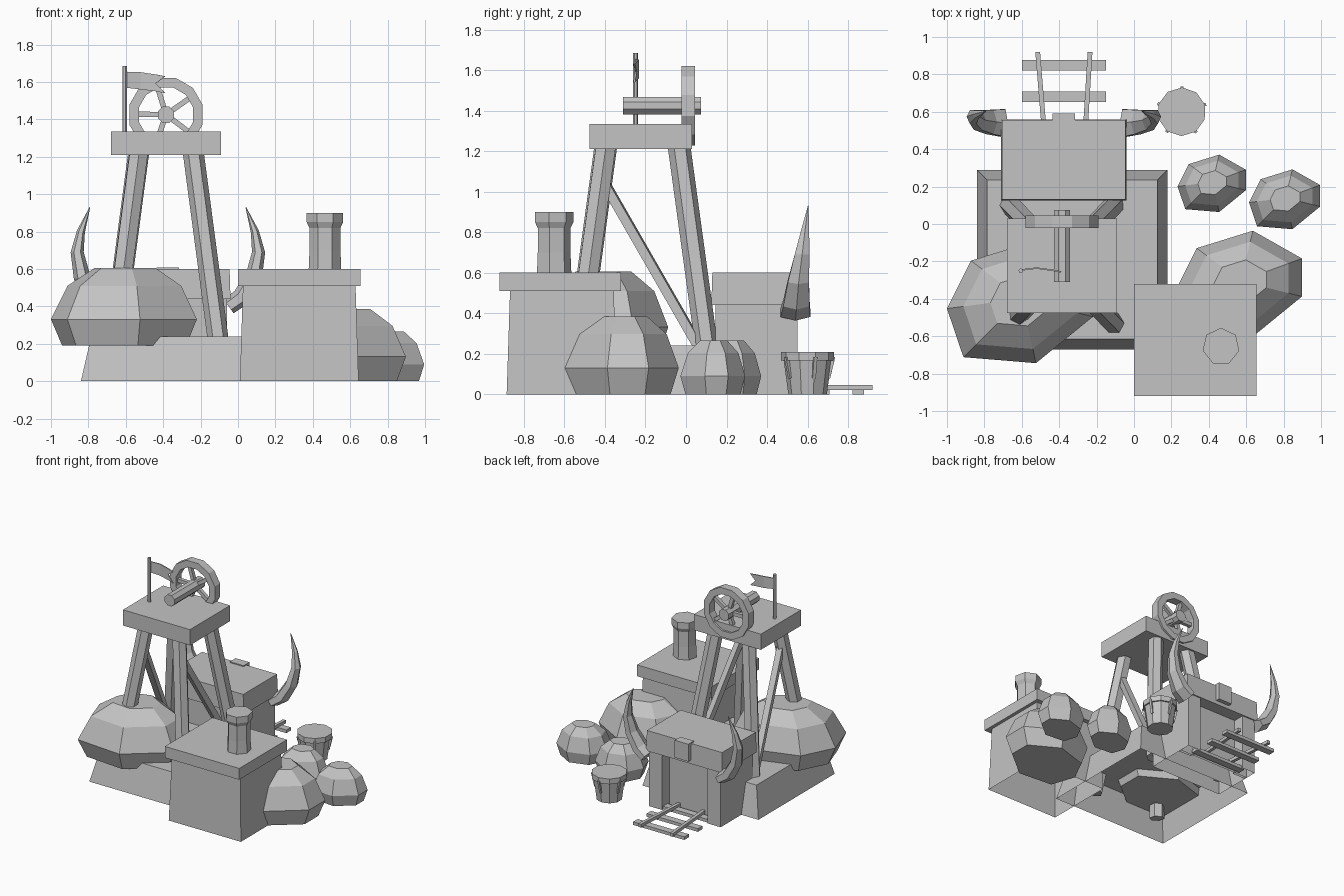
import bpy, bmesh, math
from mathutils import Vector, Matrix

if "Cube" in bpy.data.objects:
    bpy.data.objects.remove(bpy.data.objects["Cube"], do_unlink=True)

GREY = (0.55, 0.55, 0.55, 1)
stone = bpy.data.materials.new("plain grey")
stone.use_nodes = True
stone.diffuse_color = GREY
stone.node_tree.nodes["Principled BSDF"].inputs["Base Color"].default_value = GREY


def finish(name, bm):
    bmesh.ops.recalc_face_normals(bm, faces=bm.faces)
    mesh = bpy.data.meshes.new(name)
    bm.to_mesh(mesh)
    bm.free()
    mesh.materials.append(stone)
    obj = bpy.data.objects.new(name, mesh)
    bpy.context.collection.objects.link(obj)
    return obj


def loft(name, rings, open_bottom=False):
    """Skin a stack of point rings and cap both ends."""
    bm = bmesh.new()
    loops = [[bm.verts.new(p) for p in ring] for ring in rings]
    n = len(loops[0])
    for a, b in zip(loops, loops[1:]):
        for i in range(n):
            j = (i + 1) % n
            bm.faces.new((a[i], a[j], b[j], b[i]))
    bm.faces.new(loops[-1])
    if not open_bottom:
        bm.faces.new(loops[0][::-1])
    return finish(name, bm)


def block(name, x0, x1, y0, y1, z0, z1, taper=0.0, open_bottom=False):
    def ring(z, t):
        return [(x0 + t, y0 + t, z), (x1 - t, y0 + t, z), (x1 - t, y1 - t, z), (x0 + t, y1 - t, z)]
    return loft(name, [ring(z0, 0), ring(z1, taper)], open_bottom)


def beam(name, p, q, radius, sides=4, spin=math.pi / 4):
    p, q = Vector(p), Vector(q)
    turn = (q - p).to_track_quat('Z', 'Y').to_matrix()
    circle = [Vector((math.cos(a), math.sin(a), 0)) * radius
              for a in (spin + i * math.tau / sides for i in range(sides))]
    return loft(name, [[e + turn @ c for c in circle] for e in (p, q)])


def lathe(name, cx, cy, profile, sides, spin=0.0):
    return loft(name, [[(cx + r * math.cos(spin + i * math.tau / sides),
                         cy + r * math.sin(spin + i * math.tau / sides), z)
                        for i in range(sides)] for r, z in profile])


# Ground base and front house
block("ground_base", -0.84, 0.18, -0.67, 0.29, 0, 0.24, 0.055, True)
block("house_body", 0.01, 0.645, -0.885, -0.34, 0, 0.52, 0.017, True)
block("house_roof", 0, 0.655, -0.92, -0.32, 0.51, 0.60)
lathe("chimney", 0.465, -0.655,
      [(0.09, 0.58), (0.085, 0.7), (0.085, 0.82), (0.1, 0.85), (0.1, 0.9)], 7, math.pi / 2)

# Boulders share one faceted outline
OUTLINE = [(-1, -0.13), (-0.68, 0.51), (0.19, 0.78), (0.95, 0.35),
           (0.95, -0.24), (0.19, -0.86), (-0.78, -0.78)]
LAYERS = [(0.85, 0), (1, 0.34), (0.78, 0.77), (0.42, 1)]


def boulder(name, x, y, z, size, height):
    loft(name, [[(x + px * s * size, y + py * s * size, z + h * height) for px, py in OUTLINE]
                for s, h in LAYERS])


boulder("front_boulder", -0.60, -0.40, 0.19, 0.4, 0.415)
boulder("side_boulder", 0.57, -0.305, 0, 0.345, 0.385)
boulder("small_boulder_inner", 0.42, 0.225, 0, 0.187, 0.265)
boulder("small_boulder_outer", 0.81, 0.14, 0, 0.195, 0.265)

# Winding tower
TX, TY = -0.385, -0.215
block("tower_platform", -0.68, -0.09, -0.475, 0.03, 1.21, 1.335)
for sx, side in ((-1, "right"), (1, "left")):
    for sy, end in ((-1, "front"), (1, "rear")):
        beam(f"{end}_{side}_leg", (TX + sx * 0.295, TY + sy * 0.335, 0.1),
             (TX + sx * 0.145, TY + sy * 0.18, 1.23), 0.056, 6, 0.3)
    beam(f"{side}_brace", (TX + sx * 0.265, 0.06, 0.24), (TX + sx * 0.17, -0.40, 1.04), 0.032)

# Wheel with axle and spokes
WZ, W_OUT, W_IN, W_SIDES = 1.425, 0.203, 0.15, 12
bm = bmesh.new()
section = [(W_OUT, -0.022), (W_OUT, 0.045), (W_IN, 0.045), (W_IN, -0.022)]
rim = [[bm.verts.new((TX + r * math.cos(a), y, WZ + r * math.sin(a))) for r, y in section]
       for a in (math.tau * (i + 0.5) / W_SIDES for i in range(W_SIDES))]
for i in range(W_SIDES):
    a, b = rim[i], rim[(i + 1) % W_SIDES]
    for k in range(4):
        m = (k + 1) % 4
        bm.faces.new((a[k], a[m], b[m], b[k]))
finish("wheel_rim", bm)
beam("wheel_axle", (TX, -0.31, WZ), (TX, 0.075, WZ), 0.047, 8, math.pi / 8)
for i in range(5):
    a = math.radians(107 + 72 * i)
    beam(f"wheel_spoke_{i + 1}", (TX, 0.01, WZ),
         (TX + 0.16 * math.cos(a), 0.01, WZ + 0.16 * math.sin(a)), 0.02)

# Pole and swallow-tailed flag
beam("flag_pole", (-0.605, -0.25, 1.32), (-0.605, -0.25, 1.685), 0.013, 6)
bm = bmesh.new()
columns = [(-0.605, 1.57, 1.61, 1.655), (-0.52, 1.56, 1.605, 1.652),
           (-0.44, 1.55, 1.592, 1.64), (-0.39, 1.54, 0, 1.63)]
grid = [[bm.verts.new((x, -0.25 + 0.01 * math.sin(i * 1.6), z)) for z in zs if z]
        for i, (x, *zs) in enumerate(columns)]
for a, b in zip(grid[:2], grid[1:3]):
    for k in range(2):
        bm.faces.new((a[k], b[k], b[k + 1], a[k + 1]))
bm.faces.new((grid[2][0], grid[3][0], grid[2][1]))
bm.faces.new((grid[2][1], grid[3][1], grid[2][2]))
flag = finish("flag", bm)
flag.modifiers.new("thickness", 'SOLIDIFY').thickness = 0.008

# Mine entrance: recessed wall, pillars, lintel and keystone
block("entrance_core", -0.69, -0.06, 0.145, 0.46, 0, 0.46, 0, True)
for sx, side in ((-1, "right"), (1, "left")):
    inner, outer = sorted((TX + 0.01 + sx * 0.2, TX + 0.01 + sx * 0.315))
    block(f"{side}_pillar", inner, outer, 0.44, 0.55, 0, 0.46, 0, True)
block("entrance_lintel", -0.71, -0.04, 0.125, 0.56, 0.44, 0.6, 0.005)
block("keystone", -0.435, -0.315, 0.52, 0.592, 0.47, 0.608)

# Curved horns either side of the entrance: x, y, z, half width, half depth
HORN = [(-0.05, 0.54, 0.4, 0.045, 0.085), (0.02, 0.545, 0.45, 0.05, 0.075),
        (0.085, 0.555, 0.56, 0.045, 0.06), (0.11, 0.573, 0.69, 0.035, 0.042),
        (0.09, 0.587, 0.8, 0.022, 0.024), (0.042, 0.603, 0.93, 0.002, 0.002)]
for sx, side in ((-1, "right"), (1, "left")):
    rings = []
    for i, (x, y, z, w, d) in enumerate(HORN):
        before, after = HORN[max(i - 1, 0)], HORN[min(i + 1, len(HORN) - 1)]
        along = Vector((after[0] - before[0], 0, after[2] - before[2])).normalized()
        across = Vector((along.z, 0, -along.x))
        ring = [Vector((x, y, z)) + across * w * math.cos(a) + Vector((0, d * math.sin(a), 0))
                for a in (k * math.tau / 6 for k in range(6))]
        rings.append([(TX + 0.01 + sx * (p.x + 0.375), p.y, p.z) for p in ring])
    loft(f"{side}_horn", rings)

# Barrel with thin staves
BX, BY = 0.255, 0.6
lathe("barrel", BX, BY, [(0.095, 0), (0.118, 0.168), (0.13, 0.168), (0.13, 0.21)], 10, 0.3)
for i in range(5):
    a = 0.3 + i * math.tau / 5
    c, s = math.cos(a), math.sin(a)
    beam(f"barrel_stave_{i + 1}", (BX + 0.103 * c, BY + 0.103 * s, 0.08),
         (BX + 0.128 * c, BY + 0.128 * s, 0.185), 0.012)

# Track leading out of the entrance
for sx, side in ((-1, "right"), (1, "left")):
    beam(f"{side}_rail", (-0.37 + sx * 0.107, 0.46, 0.034), (-0.375 + sx * 0.14, 0.92, 0.034), 0.018)
for i, y in enumerate((0.51, 0.68, 0.85)):
    block(f"sleeper_{i + 1}", -0.6, -0.15, y - 0.028, y + 0.028, 0, 0.025)
